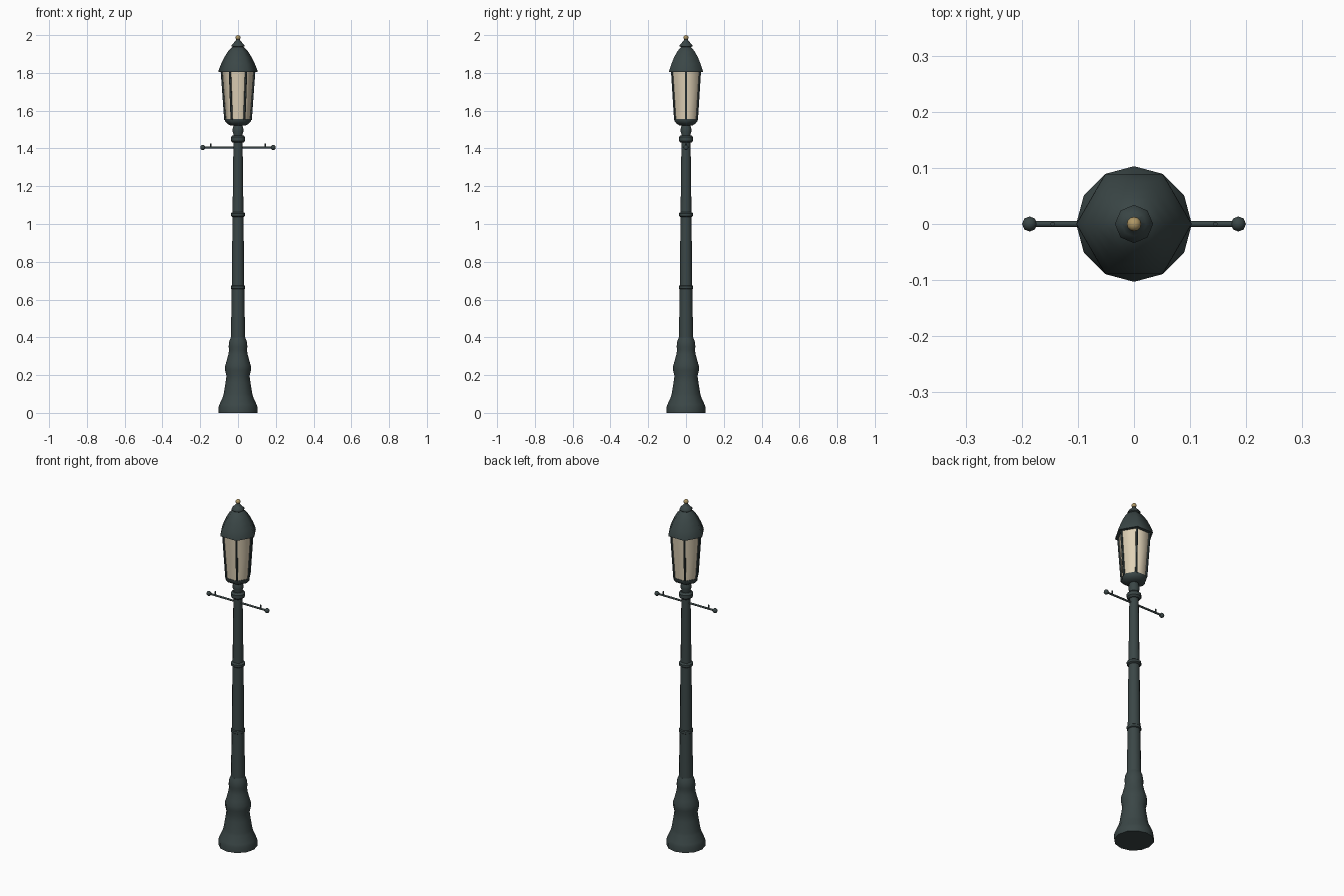
import bpy, bmesh, math
from mathutils import Vector

if "Cube" in bpy.data.objects:
    bpy.data.objects.remove(bpy.data.objects["Cube"])


def material(name, rgb):
    m = bpy.data.materials.new(name)
    m.diffuse_color = (*rgb, 1)
    m.use_nodes = True
    m.node_tree.nodes["Principled BSDF"].inputs["Base Color"].default_value = m.diffuse_color
    return m


IRON = material("dark green iron", (0.043, 0.062, 0.062))
GLASS = material("warm cream glass", (0.74, 0.64, 0.47))
BRASS = material("aged brass", (0.43, 0.31, 0.13))


def finish(name, bm, mat, angle=40):
    bmesh.ops.recalc_face_normals(bm, faces=bm.faces)
    me = bpy.data.meshes.new(name)
    bm.to_mesh(me)
    bm.free()
    me.materials.append(mat)
    ob = bpy.data.objects.new(name, me)
    bpy.context.collection.objects.link(ob)
    bpy.ops.object.select_all(action='DESELECT')
    ob.select_set(True)
    bpy.context.view_layer.objects.active = ob
    bpy.ops.object.shade_smooth_by_angle(angle=math.radians(angle))
    return ob


def lathe(name, profile, sides, mat=IRON, angle=40):
    """Stack of (radius, z) rings, first corner on +x, capped at both ends."""
    bm = bmesh.new()
    rings = [[bm.verts.new((r * math.cos(math.tau * i / sides),
                            r * math.sin(math.tau * i / sides), z))
              for i in range(sides)] for r, z in profile]
    for a, b in zip(rings, rings[1:]):
        for i in range(sides):
            j = (i + 1) % sides
            bm.faces.new((a[i], a[j], b[j], b[i]))
    bm.faces.new(rings[0])
    bm.faces.new(rings[-1])
    return finish(name, bm, mat, angle)


def rod(name, a, b, r1, r2, sides=8):
    a, b = Vector(a), Vector(b)
    bm = bmesh.new()
    bmesh.ops.create_cone(bm, cap_ends=True, segments=sides, radius1=r1,
                          radius2=r2, depth=(b - a).length)
    bm.transform((b - a).to_track_quat('Z', 'Y').to_matrix().to_4x4())
    bmesh.ops.translate(bm, verts=bm.verts, vec=(a + b) / 2)
    return finish(name, bm, IRON, 50)


def ball(name, pos, r, mat, u=10, v=8):
    bm = bmesh.new()
    bmesh.ops.create_uvsphere(bm, u_segments=u, v_segments=v, radius=r)
    bmesh.ops.translate(bm, verts=bm.verts, vec=pos)
    return finish(name, bm, mat, 60)


# flared base and tapering pole
lathe("base", [(0.103, 0), (0.103, 0.03), (0.098, 0.045), (0.08, 0.085),
               (0.076, 0.10), (0.066, 0.16), (0.061, 0.195), (0.068, 0.225),
               (0.068, 0.25), (0.06, 0.275), (0.051, 0.31), (0.047, 0.335),
               (0.05, 0.35), (0.046, 0.38), (0.038, 0.40)], 12)
lathe("pole", [(0.038, 0.38), (0.033, 0.66), (0.029, 1.05), (0.024, 1.45)], 12)

# rings on the pole
for name, z, r, h in (("lower_ring", 0.665, 0.038, 0.013),
                      ("middle_ring", 1.05, 0.038, 0.013),
                      ("top_collar", 1.45, 0.038, 0.019)):
    lathe(name, [(r - 0.009, z - h), (r, z - h * 0.5),
                 (r, z + h * 0.5), (r - 0.009, z + h)], 12)
lathe("neck", [(0.024, 1.45), (0.024, 1.475), (0.029, 1.49),
               (0.028, 1.505), (0.021, 1.535)], 12)

# ladder bar with end balls and small hooks
rod("ladder_bar", (-0.186, 0, 1.405), (0.186, 0, 1.405), 0.0055, 0.0055)
for s, side in ((-1, "left"), (1, "right")):
    ball(side + "_bar_ball", (s * 0.186, 0, 1.405), 0.0135, IRON, 8, 6)
    rod(side + "_bar_peg", (s * 0.145, 0, 1.405), (s * 0.145, 0, 1.427), 0.004, 0.004, 6)

# six-sided lantern: tray, glass, corner bars
lathe("lantern_tray", [(0.04, 1.522), (0.056, 1.53), (0.07, 1.545), (0.07, 1.557)], 6, angle=65)
lathe("lantern_glass", [(0.066, 1.555), (0.085, 1.812)], 6, GLASS, 65)
for i in range(6):
    c, s = math.cos(math.tau * i / 6), math.sin(math.tau * i / 6)
    rod(f"corner_bar_{i + 1}", (0.067 * c, 0.067 * s, 1.55),
        (0.086 * c, 0.086 * s, 1.812), 0.006, 0.006, 6)

# roof, cap and finial
lathe("roof", [(0.09, 1.805), (0.103, 1.806), (0.102, 1.815), (0.089, 1.848),
               (0.073, 1.882), (0.054, 1.912), (0.034, 1.934), (0.02, 1.942)], 6, angle=65)
lathe("roof_cap", [(0.024, 1.934), (0.034, 1.941), (0.034, 1.948),
                   (0.022, 1.96), (0.011, 1.972), (0.007, 1.982)], 8, angle=50)
ball("finial", (0, 0, 1.987), 0.013, BRASS, 12, 8)
